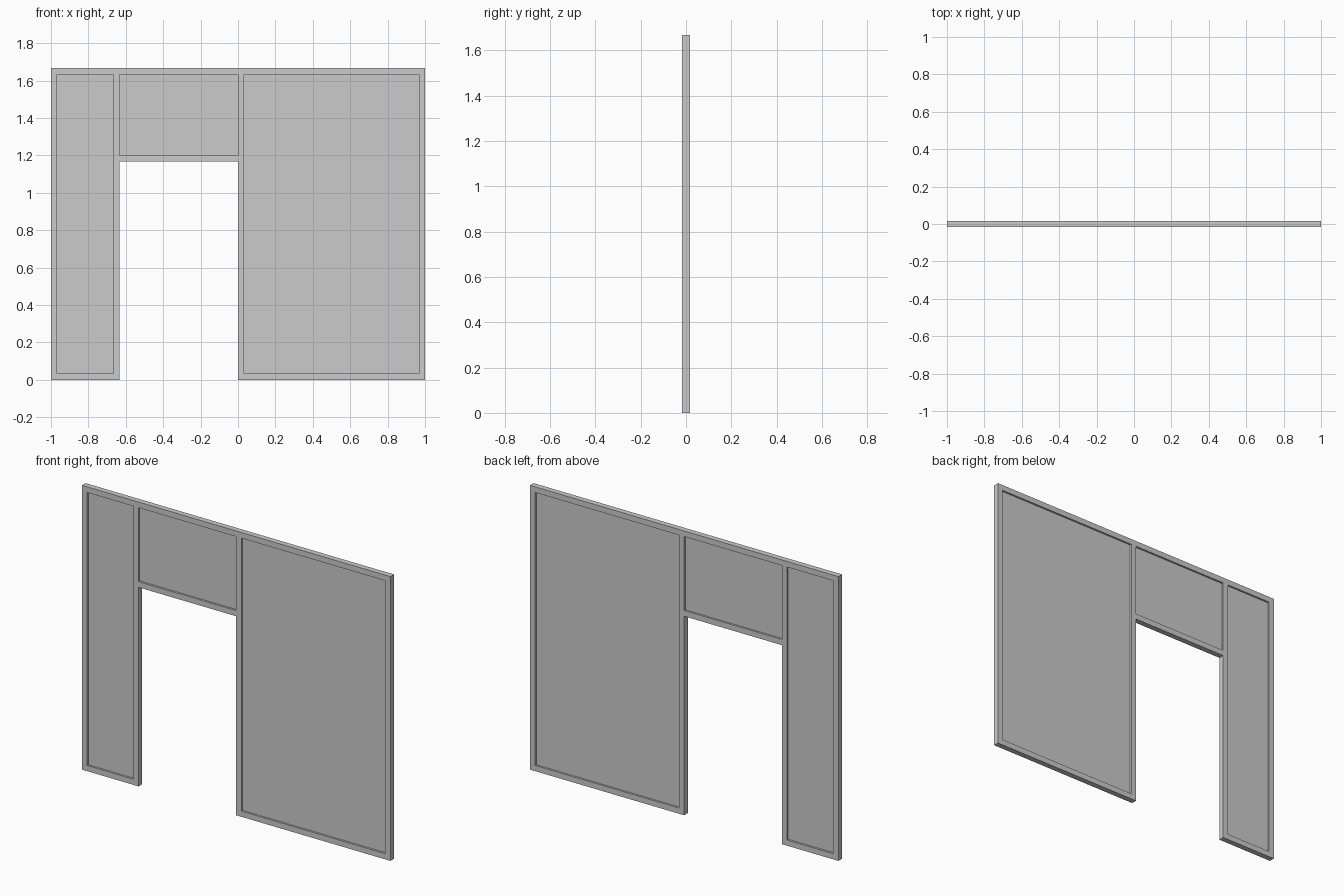
import bpy
from math import pi

if "Cube" in bpy.data.objects:
    bpy.data.objects.remove(bpy.data.objects["Cube"])

S = 1 / 30            # frame member width and wall thickness
HEIGHT = 50 * S
DOOR_L, DOOR_R, DOOR_TOP = -19 * S, 0.0, 35 * S
PANEL_T = S / 3

# Panel openings: name -> (x0, x1, z0, z1)
BAYS = {
    "left_panel": (-1 + S, DOOR_L - S, S, HEIGHT - S),
    "over_door_panel": (DOOR_L, DOOR_R, DOOR_TOP + S, HEIGHT - S),
    "right_panel": (DOOR_R + S, 1 - S, S, HEIGHT - S),
}


def add_loop(curve, points):
    spline = curve.splines.new('POLY')
    spline.points.add(len(points) - 1)
    for p, (x, z) in zip(spline.points, points):
        p.co = (x, z, 0, 1)
    spline.use_cyclic_u = True


def slab(name, loops, thickness):
    """Upright flat slab from an outline and optional hole loops."""
    curve = bpy.data.curves.new(name, 'CURVE')
    curve.dimensions = '2D'
    curve.fill_mode = 'BOTH'
    curve.extrude = thickness / 2
    for loop in loops:
        add_loop(curve, loop)
    ob = bpy.data.objects.new(name, curve)
    ob.rotation_euler.x = pi / 2
    bpy.context.collection.objects.link(ob)
    bpy.ops.object.select_all(action='DESELECT')
    ob.select_set(True)
    bpy.context.view_layer.objects.active = ob
    bpy.ops.object.convert(target='MESH')
    bpy.ops.object.shade_flat()


def rect(x0, x1, z0, z1):
    return [(x0, z0), (x1, z0), (x1, z1), (x0, z1)]


# Frame around the doorway, with three panel openings
outline = [(-1, 0), (DOOR_L, 0), (DOOR_L, DOOR_TOP), (DOOR_R, DOOR_TOP),
           (DOOR_R, 0), (1, 0), (1, HEIGHT), (-1, HEIGHT)]
slab("wall_frame", [outline] + [rect(*b) for b in BAYS.values()], S)

# Thin recessed infill panels
for name, bay in BAYS.items():
    slab(name, [rect(*bay)], PANEL_T)
